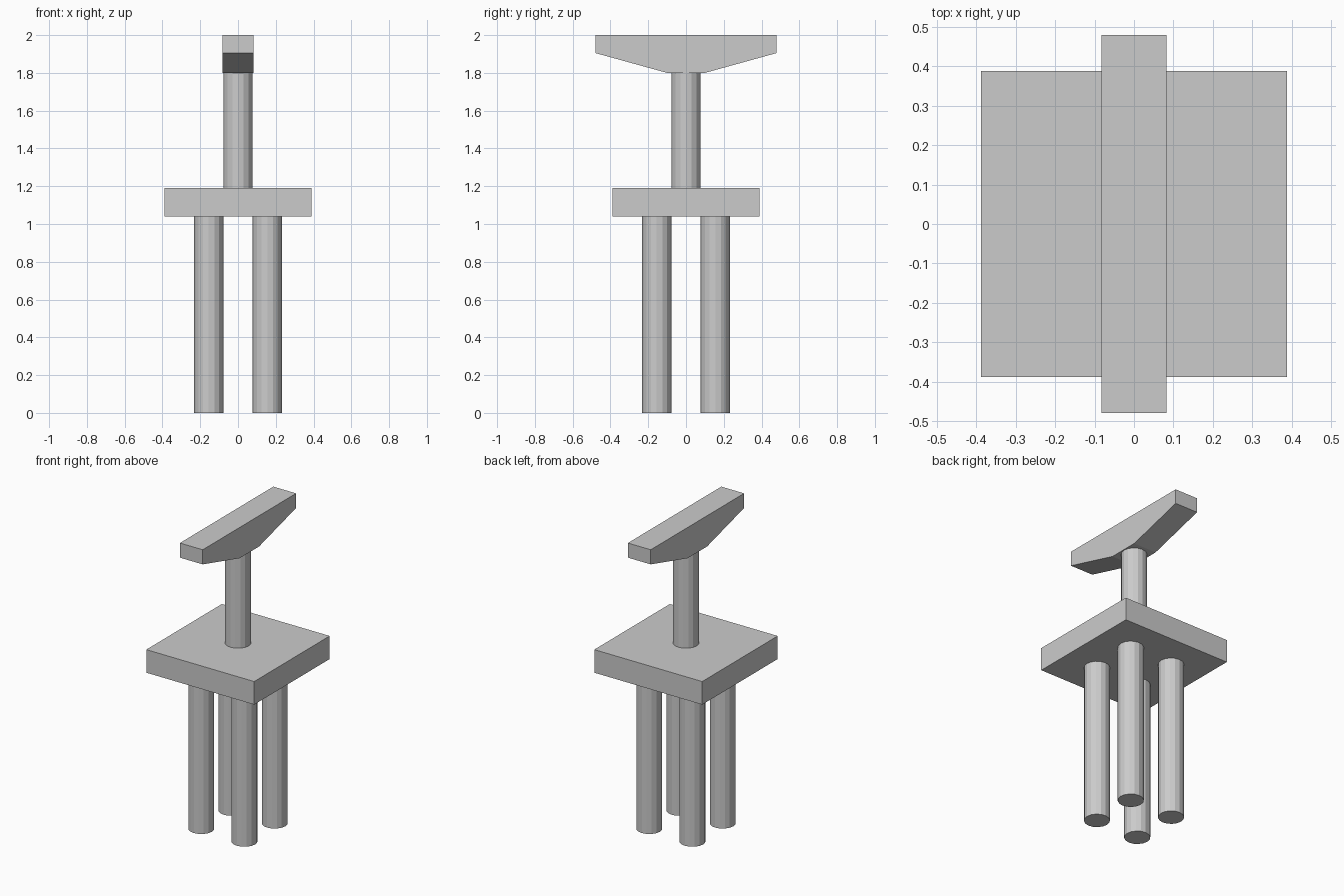
import bpy
import bmesh

cube = bpy.data.objects.get("Cube")
if cube:
    bpy.data.objects.remove(cube, do_unlink=True)

# Single concrete colour
concrete = bpy.data.materials.new("concrete_grey")
concrete.use_nodes = True
GREY = (0.6, 0.6, 0.6, 1)
concrete.diffuse_color = GREY
concrete.node_tree.nodes["Principled BSDF"].inputs["Base Color"].default_value = GREY

RADIUS = 0.077
CAP_BOTTOM, CAP_TOP = 1.04, 1.19
HEAD_BOTTOM, HEAD_TOP = 1.8, 2.0


def add_object(name, bm):
    bmesh.ops.recalc_face_normals(bm, faces=bm.faces)
    mesh = bpy.data.meshes.new(name)
    bm.to_mesh(mesh)
    bm.free()
    mesh.materials.append(concrete)
    obj = bpy.data.objects.new(name, mesh)
    bpy.context.collection.objects.link(obj)
    return obj


def cylinder(name, x, y, bottom, top):
    bm = bmesh.new()
    bmesh.ops.create_cone(bm, cap_ends=True, segments=16, radius1=RADIUS,
                          radius2=RADIUS, depth=top - bottom)
    obj = add_object(name, bm)
    obj.location = (x, y, (bottom + top) / 2)


def extruded_profile(name, profile, half_width):
    """Extrude a (y, z) outline symmetrically along x."""
    bm = bmesh.new()
    face = bm.faces.new([bm.verts.new((-half_width, y, z)) for y, z in profile])
    moved = bmesh.ops.extrude_face_region(bm, geom=[face])["geom"]
    verts = [g for g in moved if isinstance(g, bmesh.types.BMVert)]
    bmesh.ops.translate(bm, verts=verts, vec=(2 * half_width, 0, 0))
    add_object(name, bm)


# Four piles under the cap
for side, x in (("right", -0.155), ("left", 0.155)):
    for end, y in (("front", -0.155), ("back", 0.155)):
        cylinder(f"{end}_{side}_pile", x, y, 0, CAP_BOTTOM)

# Square pile cap
S = 0.388
extruded_profile("pile_cap", [(-S, CAP_BOTTOM), (S, CAP_BOTTOM),
                              (S, CAP_TOP), (-S, CAP_TOP)], S)

# Column between cap and head
cylinder("column", 0, 0, CAP_TOP, HEAD_BOTTOM)

# Tapered head beam
half = [(0.10, HEAD_BOTTOM), (0.48, 1.905), (0.48, HEAD_TOP)]
extruded_profile("head_beam", half + [(-y, z) for y, z in reversed(half)], 0.082)
